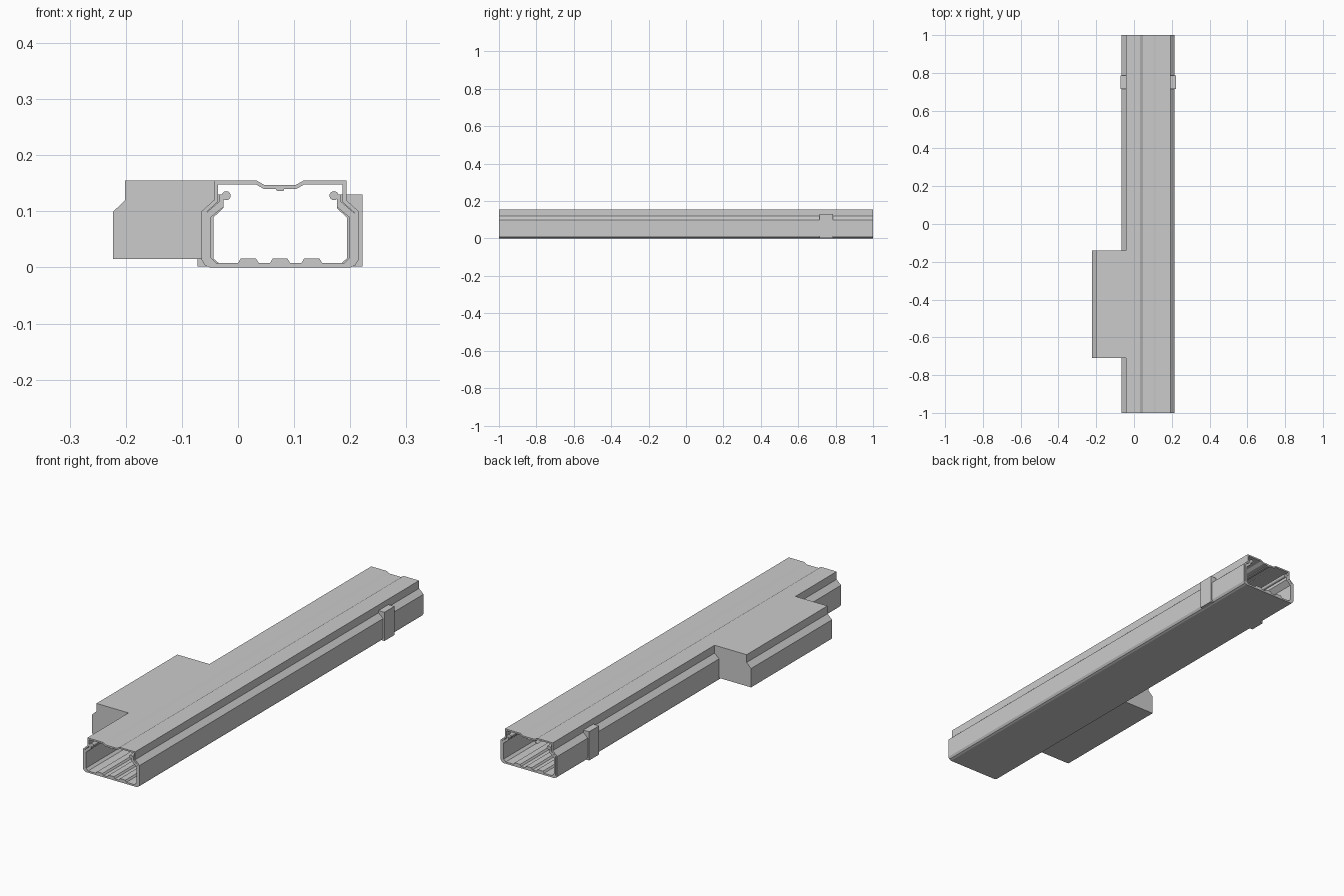
import bpy, bmesh, math

if "Cube" in bpy.data.objects:
    bpy.data.objects.remove(bpy.data.objects["Cube"])

CX = 0.075  # symmetry axis of the channel


def prism(name, pts, y0, y1):
    """Extrude a closed xz profile along y."""
    bm = bmesh.new()
    face = bm.faces.new([bm.verts.new((x, y0, z)) for x, z in pts])
    ext = bmesh.ops.extrude_face_region(bm, geom=[face])
    moved = [v for v in ext["geom"] if isinstance(v, bmesh.types.BMVert)]
    bmesh.ops.translate(bm, verts=moved, vec=(0, y1 - y0, 0))
    bmesh.ops.recalc_face_normals(bm, faces=bm.faces)
    mesh = bpy.data.meshes.new(name)
    bm.to_mesh(mesh)
    bm.free()
    obj = bpy.data.objects.new(name, mesh)
    bpy.context.collection.objects.link(obj)
    return obj


def side(pts, s):
    """Place a half profile on one side of the channel axis."""
    return [(CX + s * u, z) for u, z in pts]


def symmetric(half):
    return side(half, 1) + side(half, -1)[::-1]


# Ribbed tray with inner walls
tray = [(0.125, 0), (0.134, 0.004), (0.14, 0.014), (0.1325, 0.014),
        (0.1325, 0.097), (0.109, 0.117), (0.109, 0.13), (0.101, 0.13),
        (0.101, 0.108), (0.124, 0.089), (0.124, 0.018), (0.114, 0.008),
        (0.075, 0.008), (0.070, 0.016), (0.043, 0.016), (0.038, 0.008),
        (0.018, 0.008), (0.013, 0.016)]
prism("tray", symmetric(tray), -1, 1)

# Cover with recessed groove and stepped outer walls
cover = [(0.028, 0.147), (0.042, 0.155), (0.118, 0.155), (0.118, 0.12),
         (0.14, 0.1), (0.14, 0.014), (0.133, 0.014), (0.133, 0.097),
         (0.111, 0.117), (0.111, 0.148), (0.043, 0.148), (0.029, 0.14)]
prism("cover", symmetric(cover), -1, 1)

# Small strip under the groove
prism("groove_strip", symmetric([(0.007, 0.141), (0.007, 0.138), (0.005, 0.136)]), -1, 1)

# Round wall beads and outer clips on both sides
clip = [(0.147, 0.002), (0.147, 0.13), (0.101, 0.13), (0.101, 0.106),
        (0.119, 0.089), (0.119, 0.016), (0.107, 0.006), (0.11, 0.002)]
for label, s in (("left", -1), ("right", 1)):
    ring = [(0.096 + 0.008 * math.cos(math.tau * i / 16),
             0.128 + 0.008 * math.sin(math.tau * i / 16)) for i in range(16)]
    bead = prism("bead_" + label, side(ring, s), -1, 1)
    bpy.ops.object.select_all(action="DESELECT")
    bead.select_set(True)
    bpy.context.view_layer.objects.active = bead
    bpy.ops.object.shade_smooth_by_angle()
    prism("clip_" + label, side(clip, s), 0.715, 0.785)

# Side branch box
branch = [(-0.223, 0.015), (-0.223, 0.099), (-0.201, 0.12), (-0.201, 0.155),
          (-0.043, 0.155), (-0.041, 0.119), (-0.063, 0.099), (-0.063, 0.015)]
prism("side_branch", branch, -0.71, -0.14)
